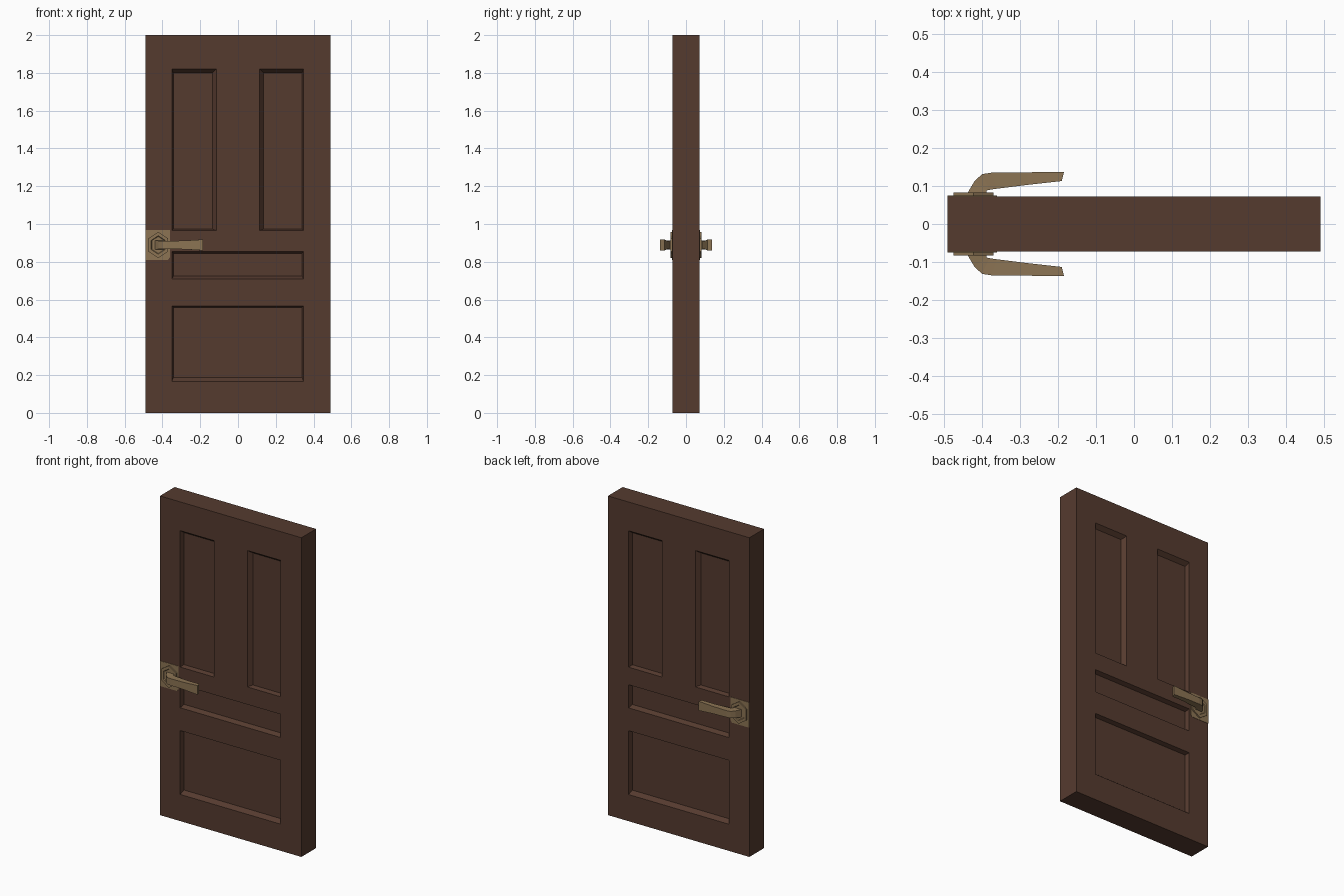
import bpy, bmesh, math

if "Cube" in bpy.data.objects:
    bpy.data.objects.remove(bpy.data.objects["Cube"])


def material(name, rgb):
    m = bpy.data.materials.new(name)
    m.diffuse_color = (*rgb, 1)
    m.use_nodes = True
    m.node_tree.nodes["Principled BSDF"].inputs["Base Color"].default_value = m.diffuse_color
    return m


WOOD = material("dark_brown_wood", (0.091, 0.043, 0.028))
BRASS = material("dull_brass", (0.262, 0.175, 0.088))
FACE = 0.0725      # half thickness of the door
HX, HZ = -0.4225, 0.889   # handle centre


def make_object(name, bm, mat):
    bmesh.ops.recalc_face_normals(bm, faces=bm.faces)
    me = bpy.data.meshes.new(name)
    bm.to_mesh(me)
    bm.free()
    me.materials.append(mat)
    ob = bpy.data.objects.new(name, me)
    bpy.context.collection.objects.link(ob)
    return ob


def loft(bm, rings):
    """Skin a closed solid through rings of equal point count."""
    vs = [[bm.verts.new(p) for p in ring] for ring in rings]
    n = len(vs[0])
    for a, b in zip(vs, vs[1:]):
        for i in range(n):
            j = (i + 1) % n
            bm.faces.new((a[i], a[j], b[j], b[i]))
    bm.faces.new(vs[0])
    bm.faces.new(vs[-1])


def rect(x0, x1, z0, z1, y):
    return [(x0, y, z0), (x1, y, z0), (x1, y, z1), (x0, y, z1)]


def hexagon(rx, rz, y):
    return [(HX + rx / 0.866 * math.sin(i * math.pi / 3), y,
             HZ + rz * math.cos(i * math.pi / 3)) for i in range(6)]


# Door slab
bm = bmesh.new()
loft(bm, [rect(-0.49, 0.49, 0, 2, -FACE), rect(-0.49, 0.49, 0, 2, FACE)])
door = make_object("door_slab", bm, WOOD)

# Sunken panels on both faces: x0, x1, z0, z1, then slope width left, right, bottom, top
PANELS = [
    (-0.35, -0.115, 0.965, 1.82, 0.008, 0.02, 0.008, 0.02),
    (0.115, 0.347, 0.965, 1.82, 0.02, 0.008, 0.008, 0.02),
    (-0.35, 0.347, 0.71, 0.855, 0.008, 0.008, 0.014, 0.01),
    (-0.35, 0.347, 0.167, 0.567, 0.008, 0.008, 0.02, 0.008),
]
bm = bmesh.new()
for s in (-1, 1):
    for x0, x1, z0, z1, l, r, b, t in PANELS:
        loft(bm, [rect(x0, x1, z0, z1, s * 0.1),
                  rect(x0, x1, z0, z1, s * FACE),
                  rect(x0 + l, x1 - r, z0 + b, z1 - t, s * (FACE - 0.026))])
cutter = make_object("panel_cutter", bm, WOOD)
cutter.hide_render = True
mod = door.modifiers.new("panels", 'BOOLEAN')
mod.operation = 'DIFFERENCE'
mod.solver = 'EXACT'
mod.object = cutter
cut_mesh = bpy.data.meshes.new_from_object(
    door.evaluated_get(bpy.context.evaluated_depsgraph_get()))
door.modifiers.clear()
door.data = cut_mesh
bpy.data.objects.remove(cutter)

# Lever sections: outer x, outer y, inner x, inner y, half height
LEVER = [
    (-0.44, 0.078, -0.388, 0.078, 0.024),
    (-0.42, 0.112, -0.388, 0.088, 0.022),
    (-0.40, 0.131, -0.380, 0.090, 0.021),
    (-0.375, 0.135, -0.36, 0.093, 0.021),
    (-0.28, 0.136, -0.28, 0.103, 0.023),
    (-0.184, 0.137, -0.19, 0.113, 0.029),
]
for side, s in (("front", -1), ("back", 1)):
    # Thin backing plate
    bm = bmesh.new()
    loft(bm, [[(x, y, z) for x, z in ((-0.49, 0.81), (-0.37, 0.81), (-0.36, 0.825),
                                      (-0.36, 0.968), (-0.49, 0.968))]
              for y in (s * (FACE - 0.002), s * (FACE + 0.002))])
    make_object(side + "_backing_plate", bm, BRASS)

    # Hexagonal rosette with a slightly sunken centre
    bm = bmesh.new()
    loft(bm, [hexagon(0.0525, 0.069, s * FACE),
              hexagon(0.0525, 0.069, s * 0.083),
              hexagon(0.037, 0.049, s * 0.083),
              hexagon(0.034, 0.045, s * 0.079)])
    make_object(side + "_rosette", bm, BRASS)

    # Curved lever
    bm = bmesh.new()
    loft(bm, [[(ox, s * oy, HZ - h), (ox, s * oy, HZ + h),
               (ix, s * iy, HZ + h), (ix, s * iy, HZ - h)]
              for ox, oy, ix, iy, h in LEVER])
    make_object(side + "_lever", bm, BRASS)
